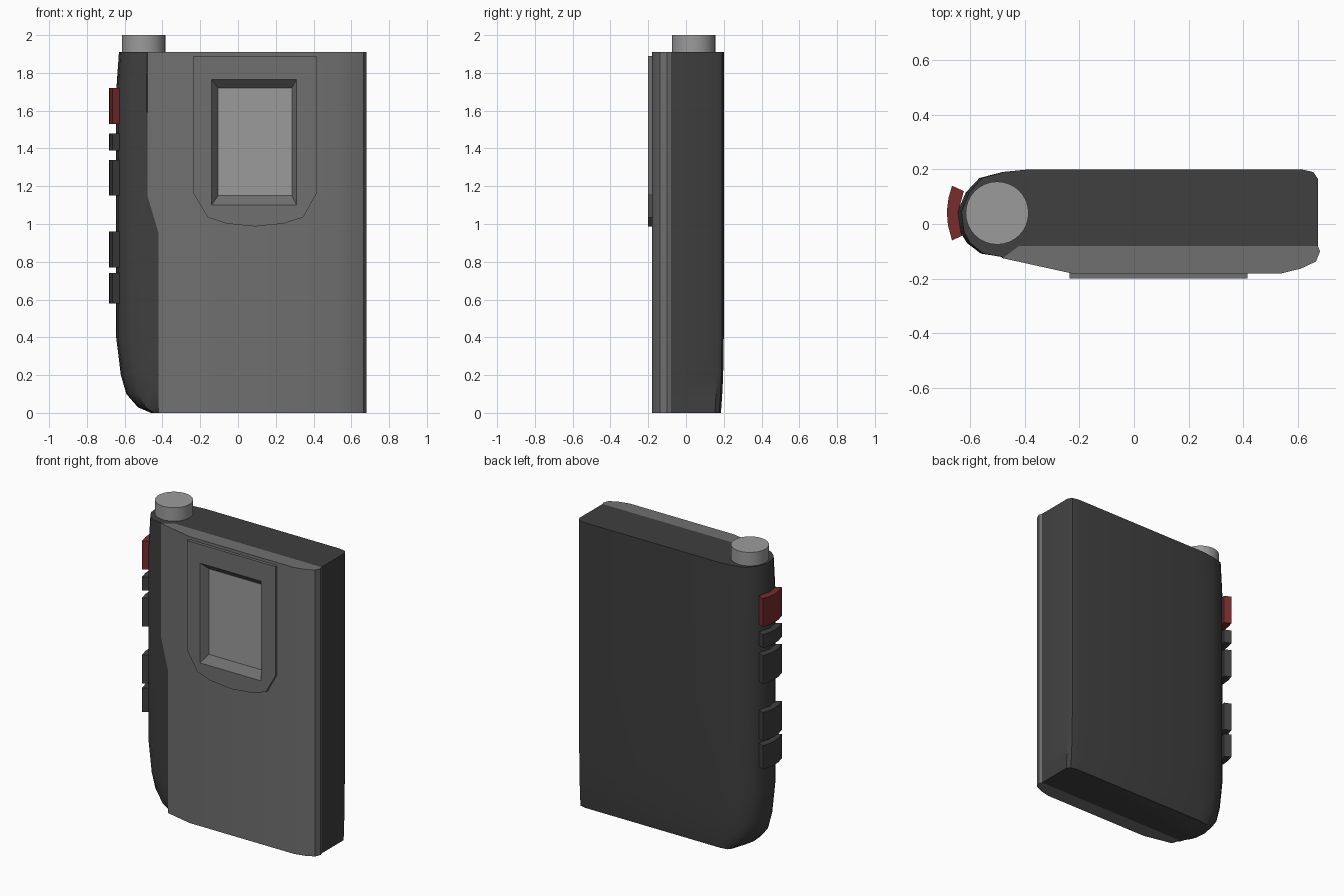
import bpy, bmesh, math

cube = bpy.data.objects.get("Cube")
if cube:
    bpy.data.objects.remove(cube, do_unlink=True)


def material(name, rgb):
    m = bpy.data.materials.new(name)
    m.use_nodes = True
    m.diffuse_color = (*rgb, 1)
    m.node_tree.nodes["Principled BSDF"].inputs["Base Color"].default_value = (*rgb, 1)
    return m


DARK = material("charcoal", (0.05, 0.05, 0.05))
GREY = material("mid grey", (0.16, 0.16, 0.16))
LIGHT = material("light grey", (0.33, 0.33, 0.33))
RED = material("dark red", (0.19, 0.025, 0.025))


def loft(name, rings, mat, smooth=30):
    """Skin a stack of equal-length rings and cap both ends."""
    bm = bmesh.new()
    loops = [[bm.verts.new(p) for p in ring] for ring in rings]
    n = len(loops[0])
    for a, b in zip(loops, loops[1:]):
        for i in range(n):
            j = (i + 1) % n
            bm.faces.new((a[i], a[j], b[j], b[i]))
    bm.faces.new(loops[0][::-1])
    bm.faces.new(loops[-1])
    bmesh.ops.recalc_face_normals(bm, faces=bm.faces)
    mesh = bpy.data.meshes.new(name)
    bm.to_mesh(mesh)
    bm.free()
    mesh.materials.append(mat)
    ob = bpy.data.objects.new(name, mesh)
    bpy.context.collection.objects.link(ob)
    if smooth:
        activate(ob)
        bpy.ops.object.shade_smooth_by_angle(angle=math.radians(smooth))
    return ob


def activate(ob):
    bpy.ops.object.select_all(action='DESELECT')
    ob.select_set(True)
    bpy.context.view_layer.objects.active = ob


def upright(name, plan, z0, z1, mat, smooth=30):
    return loft(name, [[(x, y, z) for x, y in plan] for z in (z0, z1)], mat, smooth)


def facing(name, outline, y0, y1, mat):
    return loft(name, [[(x, y, z) for x, z in outline] for y in (y0, y1)], mat, 0)


def rect(x0, x1, z0, z1):
    return [(x0, z0), (x1, z0), (x1, z1), (x0, z1)]


# Seam between the back shell and the front cover
PIVOT, SEAM_Y = -0.42, -0.08


def seam(z):
    t = min(max((z - 0.95) / 0.2, 0), 1)
    x = PIVOT - 0.06 * t
    return x, -0.18 + 0.22 * (-0.23 - x)


# Back shell: rounded grip side that tucks in towards the base
SHELL = [(0.672, SEAM_Y), (0.672, 0.165), (0.655, 0.19), (0.61, 0.2), (-0.38, 0.2),
         (-0.48, 0.19), (-0.565, 0.168), (-0.615, 0.115), (-0.645, 0.045),
         (-0.635, -0.03), (-0.61, -0.07), (-0.56, -0.108), (-0.485, -0.12)]


def shell_ring(z, kx, ky):
    ring = []
    for x, y in SHELL:
        if x < PIVOT:
            x = PIVOT + (x - PIVOT) * kx
        if y != SEAM_Y:
            y = 0.04 + (y - 0.04) * ky
        ring.append((x, y, z))
    return ring + [(*seam(z), z), (PIVOT, SEAM_Y, z)]


loft("back_shell", [shell_ring(*s) for s in (
    (0, 0.18, 0.9), (0.03, 0.49, 0.92), (0.1, 0.76, 0.95), (0.2, 0.89, 0.98),
    (0.4, 1, 1), (0.95, 1, 1), (1.15, 1, 1), (1.7, 1, 1), (1.91, 0.935, 1))], DARK, 35)

# Front cover
COVER = [(PIVOT, SEAM_Y), None, (-0.23, -0.18), (0.54, -0.18), (0.61, -0.163),
         (0.665, -0.137), (0.68, -0.1), (0.672, SEAM_Y)]
cover = loft("front_cover", [[(*(p or seam(z)), z) for p in COVER]
                             for z in (0, 0.95, 1.15, 1.91)], GREY)

# Raised display surround with a curved lower edge
surround = facing("display_surround", [
    (-0.235, 1.89), (-0.235, 1.16), (-0.16, 1.035), (-0.06, 1.002), (0.09, 0.987),
    (0.24, 1.002), (0.345, 1.035), (0.415, 1.16), (0.415, 1.89)], -0.175, -0.2, GREY)

# Bevelled recess cut through the surround into the cover
front = rect(-0.14, 0.31, 1.1, 1.765)
floor = rect(-0.105, 0.285, 1.15, 1.72)
grow = 0.01 / 0.045
mouth = [(a + (a - c) * grow, b + (b - d) * grow) for (a, b), (c, d) in zip(front, floor)]
cutter = loft("recess_cutter", [[(x, -0.21, z) for x, z in mouth],
                                [(x, -0.155, z) for x, z in floor]], GREY, 0)
cutter.hide_render = True
for ob in (cover, surround):
    mod = ob.modifiers.new("recess", 'BOOLEAN')
    mod.operation = 'DIFFERENCE'
    mod.solver = 'EXACT'
    mod.object = cutter
    activate(ob)
    bpy.ops.object.modifier_move_to_index(modifier="recess", index=0)
    bpy.ops.object.modifier_apply(modifier="recess")
bpy.data.objects.remove(cutter, do_unlink=True)
facing("display_screen", floor, -0.153, -0.157, LIGHT)

# Dial on the top
dial = [(-0.5 + 0.115 * math.cos(math.tau * i / 32), 0.04 + 0.115 * math.sin(math.tau * i / 32))
        for i in range(32)]
upright("top_dial", dial, 1.9, 2.0, LIGHT)

# Curved buttons down the grip side
BUTTON = [(-0.665, 0.14), (-0.678, 0.095), (-0.684, 0.045), (-0.68, -0.005), (-0.665, -0.06),
          (-0.622, -0.04), (-0.642, 0.045), (-0.622, 0.12)]
for name, z0, z1, mat in (("record_button", 1.53, 1.72, RED), ("small_button", 1.39, 1.48, DARK),
                          ("upper_button", 1.15, 1.34, DARK), ("middle_button", 0.77, 0.96, DARK),
                          ("lower_button", 0.58, 0.74, DARK)):
    upright(name, BUTTON, z0, z1, mat)
